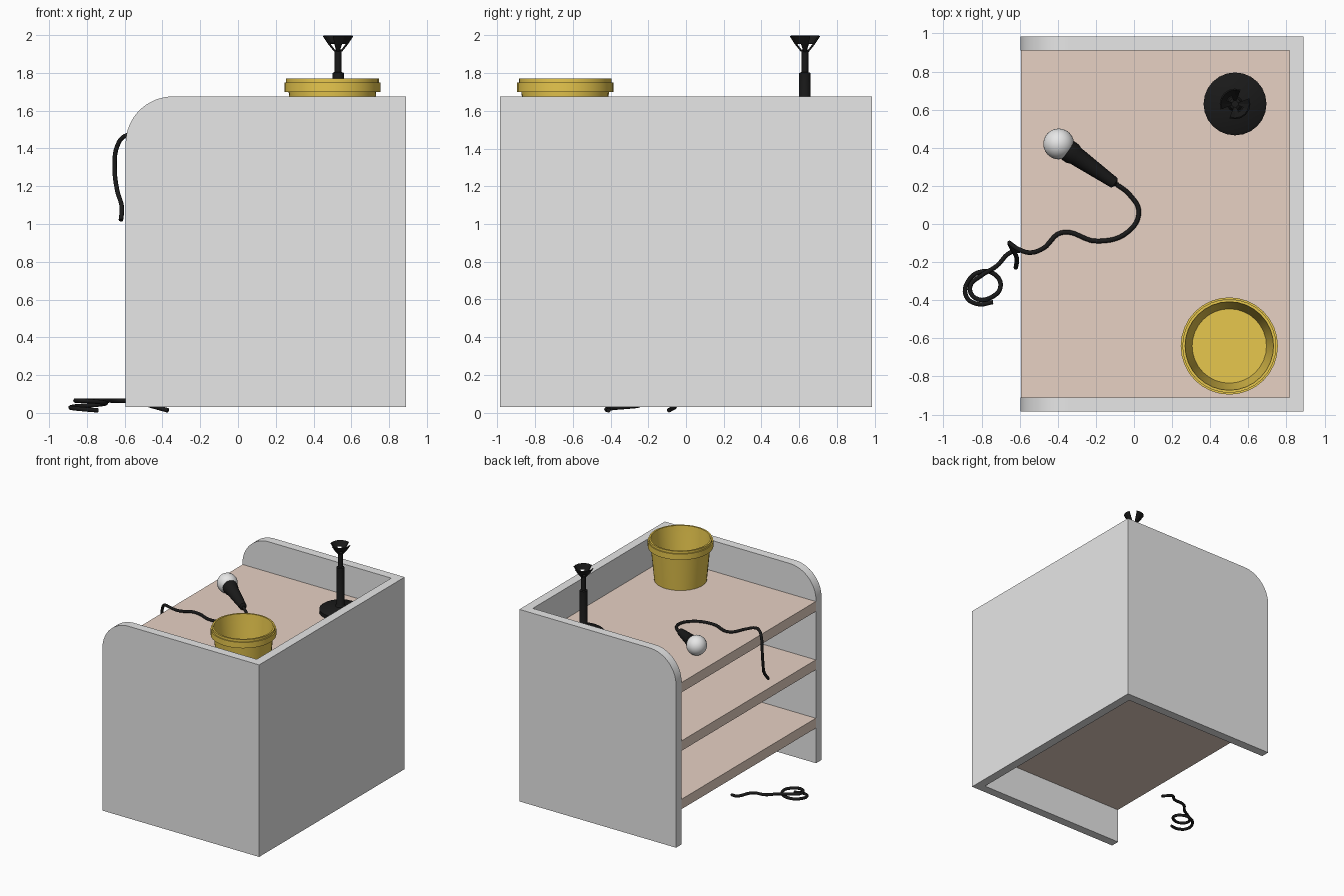
import bpy, bmesh
from math import sin, cos, pi, radians
from mathutils import Vector

cube = bpy.data.objects.get("Cube")
if cube:
    bpy.data.objects.remove(cube)


def material(name, color):
    m = bpy.data.materials.new(name)
    m.use_nodes = True
    m.diffuse_color = (*color, 1)
    m.node_tree.nodes["Principled BSDF"].inputs["Base Color"].default_value = (*color, 1)
    return m


GREY = material("light grey", (0.8, 0.8, 0.8))
WOOD = material("pale wood", (0.8, 0.64, 0.55))
GOLD = material("gold", (0.8, 0.57, 0.075))
BLACK = material("black", (0.01, 0.01, 0.01))


def finish(name, bm, mat, smooth=False):
    bmesh.ops.recalc_face_normals(bm, faces=bm.faces)
    me = bpy.data.meshes.new(name)
    bm.to_mesh(me)
    bm.free()
    me.materials.append(mat)
    ob = bpy.data.objects.new(name, me)
    bpy.context.collection.objects.link(ob)
    if smooth:
        bpy.ops.object.select_all(action="DESELECT")
        ob.select_set(True)
        bpy.context.view_layer.objects.active = ob
        bpy.ops.object.shade_smooth_by_angle(angle=radians(35))
    return ob


def box(name, lo, hi, mat):
    bm = bmesh.new()
    bmesh.ops.create_cube(bm, size=1)
    for v in bm.verts:
        v.co = [l + (c + 0.5) * (h - l) for l, h, c in zip(lo, hi, v.co)]
    return finish(name, bm, mat)


def lathe(name, profile, mat, sides=32):
    """Spin (radius, height) points around z; zero radius closes the end."""
    bm = bmesh.new()
    vs = [bm.verts.new((r, 0, z)) for r, z in profile]
    edges = [bm.edges.new(pair) for pair in zip(vs, vs[1:])]
    bmesh.ops.spin(bm, geom=vs + edges, cent=(0, 0, 0), axis=(0, 0, 1),
                   angle=2 * pi, steps=sides, use_duplicate=False)
    bmesh.ops.remove_doubles(bm, verts=bm.verts, dist=0.0005)
    return finish(name, bm, mat, True)


def cable(name, points, radius=0.012):
    cu = bpy.data.curves.new(name, "CURVE")
    cu.dimensions = "3D"
    cu.bevel_depth = radius
    cu.bevel_resolution = 2
    cu.resolution_u = 6
    cu.use_fill_caps = True
    sp = cu.splines.new("BEZIER")
    sp.bezier_points.add(len(points) - 1)
    for bp, p in zip(sp.bezier_points, points):
        bp.co = p
        bp.handle_left_type = bp.handle_right_type = "AUTO"
    cu.materials.append(BLACK)
    ob = bpy.data.objects.new(name, cu)
    bpy.context.collection.objects.link(ob)


# Cabinet shell: two rounded side panels and a wall between them
FRONT, BACK, BASE, TOP, HALF, T = -0.595, 0.89, 0.03, 1.675, 0.985, 0.075
R = 0.25


def side_panel(name, y):
    bm = bmesh.new()
    outline = [(BACK, TOP), (BACK, BASE), (FRONT, BASE)]
    for i in range(17):
        a = pi - i * pi / 32
        outline.append((FRONT + R + R * cos(a), TOP - R + R * sin(a)))
    face = bm.faces.new([bm.verts.new((x, y, z)) for x, z in outline])
    ext = bmesh.ops.extrude_face_region(bm, geom=[face])["geom"]
    bmesh.ops.translate(bm, vec=(0, T, 0),
                        verts=[v for v in ext if isinstance(v, bmesh.types.BMVert)])
    finish(name, bm, GREY, True)


side_panel("front_side_panel", -HALF)
side_panel("rear_side_panel", HALF - T)
box("long_wall", (BACK - T, -HALF + T, BASE), (BACK, HALF - T, TOP), GREY)

# Shelves
SHELF = 1.415
for i, name in enumerate(("top_shelf", "middle_shelf", "bottom_shelf")):
    z = SHELF - 0.5 * i
    box(name, (FRONT + 0.002, -HALF + T, z - 0.085), (BACK - T, HALF - T, z), WOOD)

# Bucket with stepped rim
bucket = lathe("bucket", [
    (0, 0), (0.205, 0), (0.232, 0.285), (0.255, 0.285), (0.255, 0.335), (0.246, 0.335),
    (0.246, 0.355), (0.232, 0.355), (0.226, 0.29), (0.195, 0.015), (0, 0.015)], GOLD)
bucket.location = (0.5, -0.64, SHELF)

# Microphone stand: weighted base, sleeve and slim post
stand = lathe("microphone_stand", [
    (0, 0), (0.165, 0), (0.165, 0.03), (0.15, 0.04), (0.04, 0.055), (0.03, 0.07),
    (0.03, 0.385), (0.018, 0.39), (0.018, 0.51), (0, 0.51)], BLACK, 24)
stand.location = (0.53, 0.63, SHELF)

# Flared holder: two looped petals, open in the middle
bm = bmesh.new()
rings = [(0.018, 1.915), (0.05, 1.955), (0.077, 1.996)]
for centre in (135, 315):
    grid = []
    for r, z in rings:
        angles = [radians(centre - 66 + 22 * k) for k in range(7)]
        grid.append([bm.verts.new((r * cos(a), r * sin(a), z)) for a in angles])
    for row in range(2):
        for k in range(6):
            if row == 0 and k in (2, 3):
                continue
            bm.faces.new((grid[row][k], grid[row][k + 1],
                          grid[row + 1][k + 1], grid[row + 1][k]))
holder = finish("stand_holder", bm, BLACK)
holder.location = (0.53, 0.63, 0)
solid = holder.modifiers.new("thickness", "SOLIDIFY")
solid.thickness = 0.008
solid.offset = 0

# Microphone lying on the top shelf
head = Vector((-0.395, 0.42, SHELF + 0.081))
tail = Vector((-0.095, 0.21, SHELF + 0.035))
length = (tail - head).length
handle = lathe("microphone_handle", [
    (0, 0.05), (0.058, 0.05), (0.058, 0.09), (0.05, 0.11), (0.034, length - 0.06),
    (0.03, length - 0.01), (0.015, length), (0, length)], BLACK, 24)
handle.location = head
handle.rotation_euler = (tail - head).to_track_quat("Z", "Y").to_euler()
bm = bmesh.new()
bmesh.ops.create_uvsphere(bm, u_segments=24, v_segments=16, radius=0.081)
finish("microphone_head", bm, GREY, True).location = head

# Cable over the shelf edge, hanging down
z = SHELF + 0.013
cable("hanging_cable", [
    (-0.1, 0.215, z + 0.02), (-0.02, 0.15, z), (0.025, 0.065, z), (-0.03, -0.04, z),
    (-0.19, -0.09, z), (-0.38, -0.045, z), (-0.48, -0.13, z + 0.02),
    (-0.55, -0.15, z + 0.04), (-0.6, -0.135, 1.465), (-0.64, -0.11, 1.41),
    (-0.653, -0.1, 1.3), (-0.64, -0.13, 1.18), (-0.615, -0.18, 1.09), (-0.62, -0.23, 1.02)])

# Loose cable coiled on the floor
coil = [(-0.37, -0.09), (-0.45, -0.06), (-0.54, -0.13), (-0.65, -0.15), (-0.72, -0.22),
        (-0.8, -0.27), (-0.86, -0.33), (-0.83, -0.39), (-0.74, -0.38), (-0.7, -0.325),
        (-0.73, -0.265), (-0.8, -0.25), (-0.87, -0.3), (-0.88, -0.38),
        (-0.82, -0.42), (-0.74, -0.41)]
heights = [0.013, 0.035, 0.06] + [0.065] * 5
heights += [0.065 - 0.0065 * (k + 1) for k in range(len(coil) - len(heights))]
cable("floor_cable", [(x, y, h) for (x, y), h in zip(coil, heights)])
